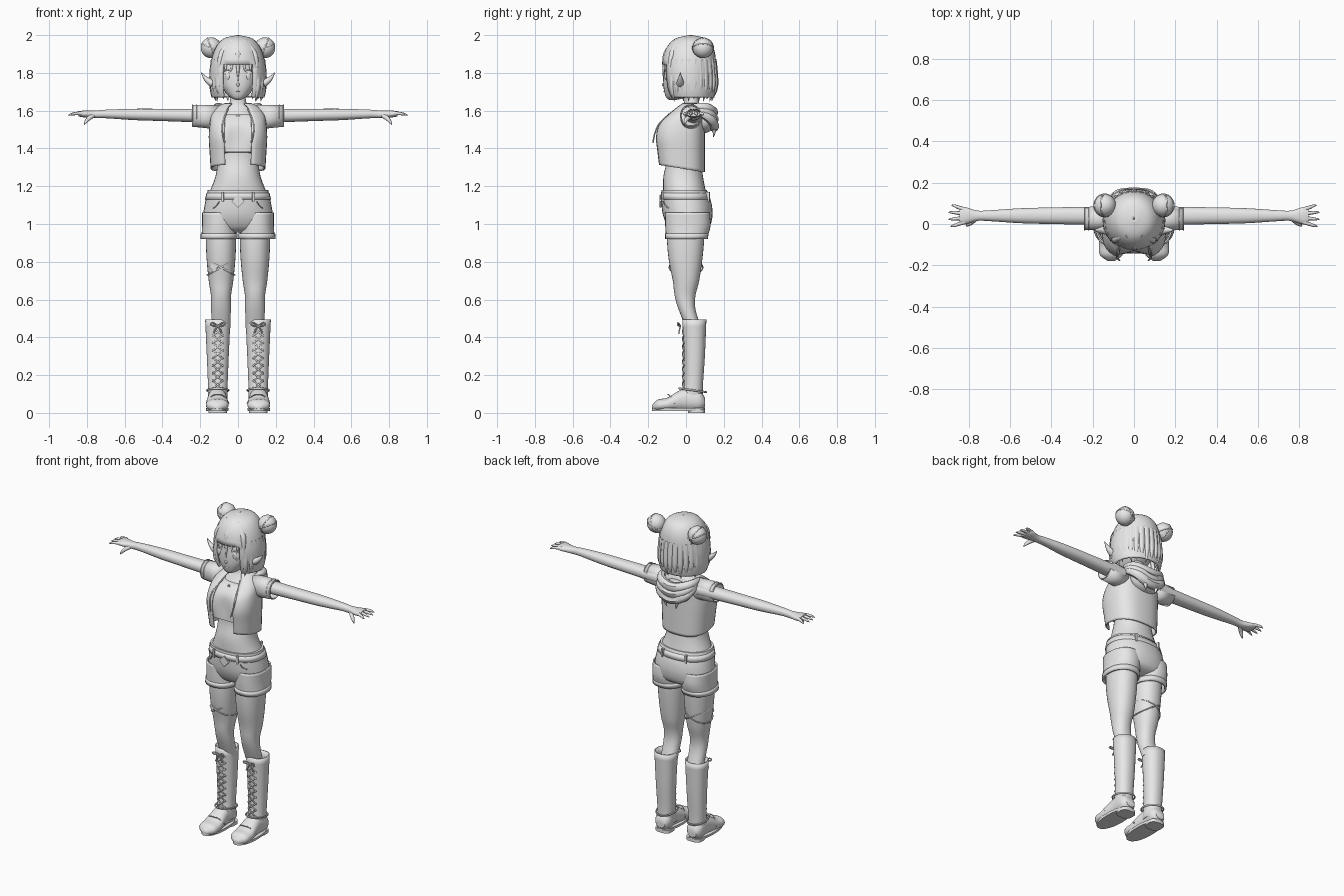
import bpy, bmesh, math
from math import sin, cos, pi, exp
from mathutils import Matrix, Vector, Euler

cube = bpy.data.objects.get("Cube")
if cube:
    bpy.data.objects.remove(cube)

grey = bpy.data.materials.new("plain grey")
grey.use_nodes = True
grey.diffuse_color = (.8, .8, .8, 1)
grey.node_tree.nodes["Principled BSDF"].inputs["Base Color"].default_value = grey.diffuse_color
made = []
arm_y, foot_x = .04, .107


def finish(ob, mirror=False, thick=0):
    """Colour an object and give it its modifiers."""
    ob.data.materials.clear()
    ob.data.materials.append(grey)
    if thick:
        shell = ob.modifiers.new("thickness", "SOLIDIFY")
        shell.thickness, shell.offset = thick, -1
    if mirror:
        ob.modifiers.new("other side", "MIRROR")
    made.append(ob)
    return ob


def from_bmesh(name, bm, **options):
    bmesh.ops.recalc_face_normals(bm, faces=bm.faces)
    mesh = bpy.data.meshes.new(name)
    bm.to_mesh(mesh)
    bm.free()
    ob = bpy.data.objects.new(name, mesh)
    bpy.context.collection.objects.link(ob)
    return finish(ob, **options)


def smooth_rows(rows, steps):
    """Pass a smooth curve through the rows."""
    last = len(rows) - 1
    for i in range(last):
        before, start, end, after = (rows[min(max(k, 0), last)] for k in range(i - 1, i + 3))
        for step in range(steps):
            u = step / steps
            ease = u * u * (3 - 2 * u)
            leave, arrive = u * (1 - u) ** 2 / 2, u * u * (u - 1) / 2
            yield [b + ease * (c - b) + leave * (c - a) + arrive * (d - b)
                   for a, b, c, d in zip(before, start, end, after)]
    yield rows[last]


def rounded(value, power):
    return math.copysign(abs(value) ** (2 / power), value)


def loft(name, axis, rows, mid=0, power=2.2, steps=4, keep=None, warp=None, **options):
    """Skin rounded rings given as position, half width, low edge, high edge."""
    bm = bmesh.new()
    sides, rings = 32, []
    for along, half, low, high in smooth_rows(rows, steps):
        ring = []
        for k in range(sides):
            angle = 2 * pi * k / sides
            a = mid + half * rounded(cos(angle), power)
            b = (low + high + (high - low) * rounded(sin(angle), power)) / 2
            co = Vector({"x": (along, a, b), "y": (a, along, b), "z": (a, b, along)}[axis])
            ring.append(bm.verts.new(warp(co) if warp else co))
        rings.append(ring)
    for ring, following in zip(rings, rings[1:]):
        for k in range(sides):
            if keep is None or keep(k, ring[k].co.z):
                bm.faces.new((ring[k - 1], ring[k], following[k], following[k - 1]))
    if not options.get("thick"):
        bm.faces.new(rings[0])
        bm.faces.new(rings[-1])
    loose = [v for v in bm.verts if not v.link_faces]
    bmesh.ops.delete(bm, geom=loose, context="VERTS")
    return from_bmesh(name, bm, **options)


def tube(name, points, width, shape="even", cyclic=False, **options):
    """Round strand through the points: even, running to a point, or slim at both ends."""
    curve = bpy.data.curves.new(name, "CURVE")
    curve.dimensions, curve.bevel_depth, curve.bevel_resolution = "3D", 1, 2
    curve.resolution_u, curve.use_fill_caps = 4, True
    line = curve.splines.new("NURBS")
    last = len(points) - 1
    line.points.add(last)
    for i, (point, co) in enumerate(zip(line.points, points)):
        point.co = (*co, 1)
        taper = {"even": 1, "point": math.sqrt(1 - i / last), "both": sin(pi * i / last)}[shape]
        point.radius = width * max(taper, .05)
    line.order_u = 3
    line.use_endpoint_u, line.use_cyclic_u = not cyclic, cyclic
    ob = bpy.data.objects.new(name, curve)
    bpy.context.collection.objects.link(ob)
    bpy.ops.object.select_all(action="DESELECT")
    ob.select_set(True)
    bpy.context.view_layer.objects.active = ob
    bpy.ops.object.convert(target="MESH")
    return finish(bpy.context.view_layer.objects.active, **options)


def band(name, centre, across, deep, width, **options):
    """Closed cord around a part, spanned by two half axes."""
    angles = [pi * k / 8 for k in range(16)]
    points = [Vector(centre) + Vector(across) * cos(a) + Vector(deep) * sin(a) for a in angles]
    return tube(name, points, width, cyclic=True, **options)


def solid(name, loc, size, turn=(0, 0, 0), box=False, **options):
    """Ellipsoid, or a box when asked."""
    bm = bmesh.new()
    matrix = Matrix.LocRotScale(Vector(loc), Euler(turn), Vector(size))
    if box:
        bmesh.ops.create_cube(bm, size=2, matrix=matrix)
    else:
        bmesh.ops.create_uvsphere(bm, u_segments=24, v_segments=16, radius=1, matrix=matrix)
    return from_bmesh(name, bm, **options)


def bust(co):
    """Dip between the breasts, and a hem that is higher at the front."""
    if co.y < 0:
        co.y += .03 * exp(-(co.x / .05) ** 2 - ((co.z - 1.46) / .08) ** 2)
    co.z -= co.y * min(1, max(0, 1.45 - co.z) * 6) / 6
    return co


# Torso, undershirt and open jacket
loft("torso", "z", [(1.15, .16, -.12, .11), (1.25, .12, -.12, .09), (1.35, .11, -.1, .08), (1.5, .12, -.1, .08),
                    (1.6, .08, -.03, .08), (1.64, .045, -.01, .07), (1.7, .04, -.01, .06)])
cloth = [(1.29, .145, -.15, .1), (1.37, .15, -.16, .1), (1.46, .155, -.17, .1), (1.53, .15, -.15, .1),
         (1.58, .14, -.1, .1), (1.62, .11, -.05, .09), (1.64, .07, -.02, .08)]
inset = .01
loft("undershirt", "z", [(z, half - inset, front + inset, back - inset) for z, half, front, back in cloth[1:5]],
     power=2.6, warp=bust)
loft("jacket", "z", cloth, power=2.6, warp=bust, thick=.008, keep=lambda k, z: k not in range(23, 27))
sleeve_y, sleeve_z = .025, 1.574
loft("sleeve", "x", [(.1, .055, 1.5, 1.63), (.24, .055, 1.515, 1.63)], mid=sleeve_y, steps=1, mirror=True, thick=.008)
for edge in (.22, .24):
    band("sleeve_seam", (edge, sleeve_y, sleeve_z), (0, .055, 0), (0, 0, .058), .003, mirror=True)

# Hood resting on the back, with drawstrings and pendant
for i in range(3):
    side = [(.06, -.05, 1.6), (.11, .01, 1.62), (.11, .12 + i / 100, 1.62 - .03 * i)]
    nape = (0, .15, 1.58 - .04 * i)
    tube("hood_fold", [(-x, y, z) for x, y, z in side] + [nape] + side[::-1], .03, "both")
solid("hood_bag", (0, .1, 1.55), (.1, .06, .07), (-.3, 0, 0))
tube("hood_point", [(.04, .14, 1.54), (.045, .155, 1.5), (.03, .145, 1.46)], .02, "point", mirror=True)
tube("drawstring", [(.05, -.05, 1.61), (.075, -.12, 1.56), (.09, -.165, 1.5), (.07, -.175, 1.43)], .004, mirror=True)
solid("pendant", (0, -.09, 1.57), (.01, .004, .01), (0, pi / 4, 0), box=True)

# Shorts, belt and buckle
loft("shorts_seat", "z", [(1.18, .16, -.13, .11), (1.11, .175, -.13, .135), (1.04, .185, -.12, .14),
                          (.98, .18, -.09, .12), (.955, .14, -.05, .06)])
shorts_leg = [(1.06, .09, -.11, .125), (.99, .09, -.11, .13), (.92, .095, -.105, .11)]
loft("shorts_leg", "z", shorts_leg, mid=.1, mirror=True, thick=.008)
loft("shorts_cuff", "z", [(.95, .097, -.11, .12), (.92, .099, -.11, .115)], mid=.1, steps=1, mirror=True, thick=.01)
loft("belt", "z", [(1.165, .167, -.133, .12), (1.13, .175, -.136, .13)], steps=1, thick=.008)
solid("buckle", (0, -.135, 1.12), (.024, .006, .024), (0, pi / 4, 0), box=True)
for y in (-.12, .115):
    solid("belt_loop", (.08, y, 1.145), (.006, .01, .025), (0, 0, -2 * y), box=True, mirror=True)
tube("pocket_seam", [(.1, -.12, 1.12), (.115, -.115, 1.08), (.17, -.035, 1.07)], .003, mirror=True)

# Legs and thigh wrap
loft("leg", "z", [(1, .08, -.1, .1), (.9, .08, -.1, .095), (.8, .075, -.09, .085), (.7, .065, -.07, .07),
                  (.62, .053, -.06, .05), (.55, .052, -.04, .05), (.45, .05, 0, .08)], mid=.09, mirror=True)
for tilt in (-.04, .04):
    band("thigh_wrap", (-.09, 0, .77), (.074, 0, tilt), (0, .09, 0), .004)
solid("thigh_patch", (-.127, -.073, .775), (.02, .004, .02), (0, pi / 4, -.5), box=True)

# Boots
loft("boot_shaft", "z", [(.495, .067, -.02, .108), (.3, .058, -.01, .1), (.15, .052, -.01, .09), (.05, .05, -.03, .09)],
     mid=foot_x, mirror=True, thick=.007)
loft("boot_foot", "y", [(.1, .03, .03, .08), (.07, .05, .01, .12), (0, .05, .01, .13), (-.05, .055, .01, .11),
                        (-.1, .06, .01, .08), (-.15, .055, .01, .07), (-.18, .015, .02, .04)], mid=.11, mirror=True)
loft("boot_sole", "z", [(.01, .058, -.18, .1), (.025, .06, -.18, .1)], mid=.11, steps=1, mirror=True)
loft("boot_heel", "z", [(0, .05, .01, .1), (.02, .05, .01, .1)], mid=foot_x, power=3, steps=1, mirror=True)
band("ankle_strap", (foot_x, .035, .12), (.058, 0, 0), (0, .073, -.01), .005, mirror=True)
toe_seam = [(-.058, -.06, .05), (-.04, -.08, .09), (0, -.1, .1), (.04, -.08, .09), (.058, -.06, .05)]
tube("toe_seam", [(foot_x + x, y, z) for x, y, z in toe_seam], .003, mirror=True)
knot = Vector((foot_x, -.03, .46))
rise = Vector((0, 0, .02))
for side in (-1, 1):
    for i in range(8):
        eyelet = Vector((foot_x - side * .025, -.012, .13)) + 2 * i * rise
        across = Vector((side * .025, -.01, 0))
        opposite = Vector((side * .05, 0, 0))
        tube("boot_lace", [eyelet, eyelet + across + rise, eyelet + opposite + 2 * rise], .004, mirror=True)
        solid("lace_eyelet", eyelet, (.006, .005, .006), mirror=True)
    loop = [Vector((side * x, -.015, z)) for x, z in ((.03, .025), (.045, 0))]
    tube("bow_loop", [knot, knot + loop[0], knot + loop[1], knot], .004, mirror=True)
    tube("bow_end", [knot, knot + loop[1] / 3 - rise, knot + loop[1] / 2 - 2 * rise], .004, mirror=True)

# Arms and hands
loft("arm", "x", [(.13, .045, 1.535, 1.61), (.4, .04, 1.545, 1.61), (.55, .036, 1.55, 1.61), (.7, .026, 1.56, 1.605),
                  (.76, .025, 1.56, 1.6), (.82, .042, 1.565, 1.6), (.845, .037, 1.57, 1.597)], mid=arm_y, mirror=True)
for i, reach in enumerate((.885, .9, .9, .89)):
    spread = 1.5 - i
    root, tip = arm_y + .02 * spread, arm_y + .034 * spread
    tube("finger", [(.82, root, 1.585), (.85, (root + tip) / 2, 1.587), (reach - .01, tip, 1.58), (reach, tip, 1.575)],
         .011, "point", mirror=True)
tube("thumb", [(.765, .03, 1.577), (.79, .005, 1.56), (.807, -.005, 1.54), (.815, -.01, 1.525)], .015, "point", mirror=True)

# Head and face
loft("head", "z", [(1.657, .012, -.09, -.05), (1.67, .04, -.105, 0), (1.7, .07, -.115, .06), (1.74, .095, -.12, .1),
                   (1.8, .105, -.118, .12), (1.9, .1, -.1, .12), (1.96, .05, -.04, .08)], power=2.4)
solid("nose", (0, -.118, 1.738), (.008, .01, .01))
tube("mouth", [(-.016, -.114, 1.704), (0, -.12, 1.698), (.016, -.114, 1.704)], .002)
for part, y, width, height in (("eye", -.104, .023, .028), ("iris", -.108, .013, .021)):
    solid(part, (.056, y, 1.785), (width, .006, height), (0, 0, .3), mirror=True)
for part, lift in (("eyelid", 0), ("eyebrow", .035)):
    tube(part, [(.03, -.114, 1.8 + lift), (.045, -.113, 1.816 + lift), (.067, -.107, 1.815 + lift),
                (.083, -.094, 1.8 + lift)], .004, "both", mirror=True)

# Bobbed hair with a face opening, edged by tapered locks
loft("hair_cap", "z", [(2, .003, .02, .03), (1.98, .08, -.06, .11), (1.92, .125, -.11, .15), (1.82, .15, -.13, .16),
                       (1.72, .15, -.12, .16), (1.67, .14, -.1, .15)],
     power=2, thick=.014, keep=lambda k, z: z > 1.87 or k not in range(22, 28))
locks = 21
for i in range(locks):
    angle = -.72 + i * (pi + 1.44) / (locks - 1)
    path = ((.12, 1.87), (.135, 1.78), (.138, 1.7), (.12, 1.65 + i % 3 / 80))
    tube("hair_lock", [(r * cos(angle), .018 + r * sin(angle), z) for r, z in path], .024, "point")
for i in range(-3, 4):
    x = i / 30
    back = .5 * abs(x) ** 1.2
    low = 1.755 if i % 3 == 0 else 1.8
    tube("fringe_lock", [(x * .3, -.045, 1.96), (x * .8, back - .098, 1.92), (x, back - .115, 1.86), (x, back - .12, low)],
         .024, "point")
tube("side_tuft", [(.135, -.03, 1.745), (.168, -.03, 1.758), (.195, -.03, 1.803)], .022, "point", mirror=True)

# Hair buns with a wound cord
bun, size = (.142, .09, 1.933), .055
solid("bun", bun, (size, size, size), mirror=True)
for turn in (.4, 1.2):
    band("bun_coil", bun, (size * cos(turn), 0, size * sin(turn)), (0, size, 0), .004, mirror=True)

# Smooth shading with crisp edges
bpy.ops.object.select_all(action="DESELECT")
for ob in made:
    ob.select_set(True)
bpy.context.view_layer.objects.active = made[0]
bpy.ops.object.shade_smooth_by_angle(angle=pi / 4)
